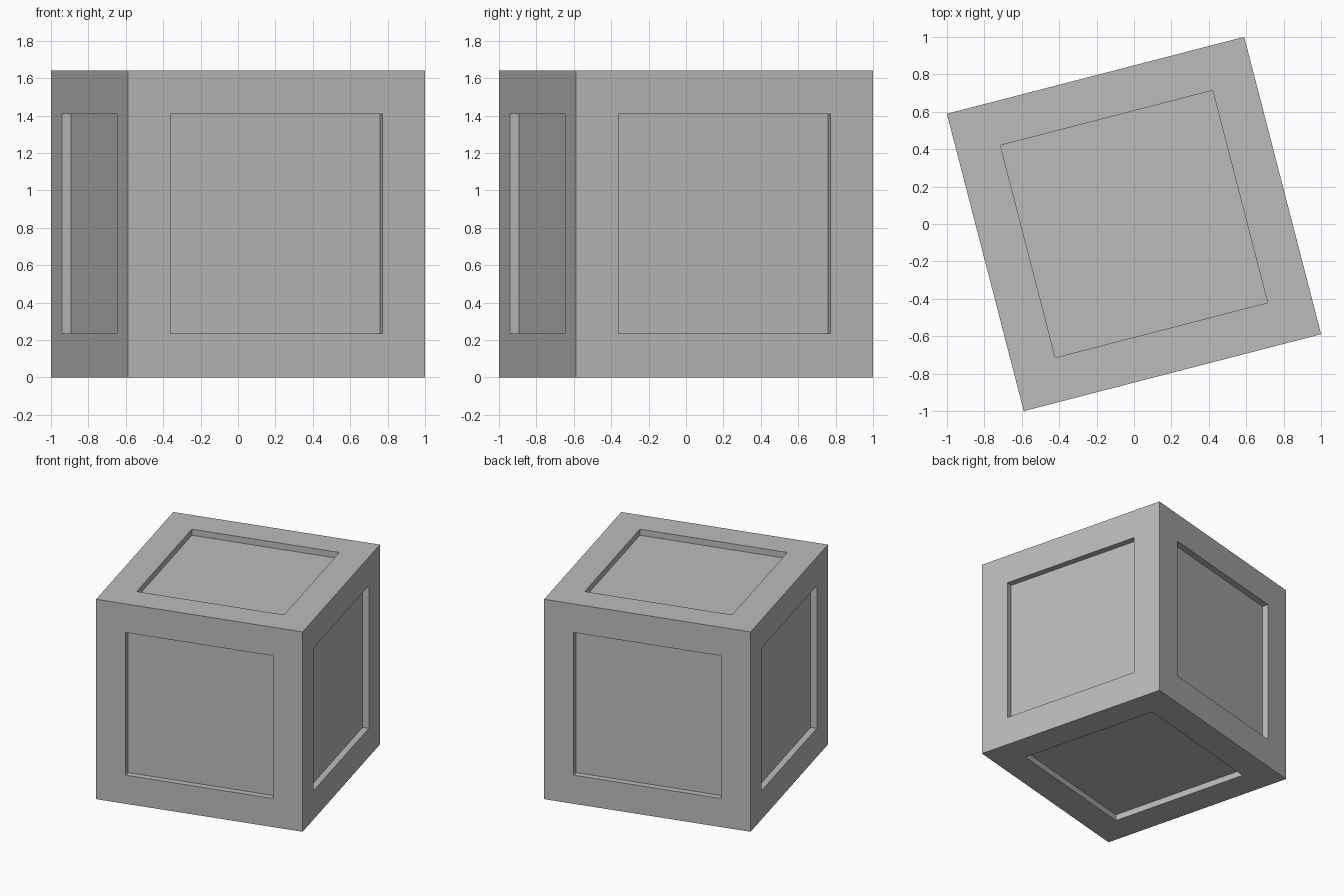
import bpy
import bmesh
from math import radians
from mathutils import Matrix

SIDE = 1.642      # crate edge length
BORDER = 0.235    # frame width around each panel
DEPTH = 0.05      # panel recess
TURN = radians(14.5)

default = bpy.data.objects.get("Cube")
if default:
    bpy.data.objects.remove(default, do_unlink=True)

# Single plain grey
grey = bpy.data.materials.new("plain_grey")
grey.use_nodes = True
colour = (0.5, 0.5, 0.5, 1)
grey.diffuse_color = colour
grey.node_tree.nodes["Principled BSDF"].inputs["Base Color"].default_value = colour

# Crate body with a straight-walled recessed panel in all six faces
bm = bmesh.new()
bmesh.ops.create_cube(bm, size=SIDE)
panels = list(bm.faces)
bmesh.ops.inset_individual(bm, faces=panels, thickness=BORDER, use_even_offset=True)
for panel in panels:
    inward = -panel.normal.copy() * DEPTH
    pushed = bmesh.ops.extrude_discrete_faces(bm, faces=[panel])["faces"]
    bmesh.ops.translate(bm, verts=pushed[0].verts[:], vec=inward)

# Turn about the vertical and stand on the floor
bmesh.ops.transform(
    bm,
    matrix=Matrix.Translation((0, 0, SIDE / 2)) @ Matrix.Rotation(TURN, 4, "Z"),
    verts=bm.verts,
)
bmesh.ops.recalc_face_normals(bm, faces=bm.faces)

mesh = bpy.data.meshes.new("crate")
bm.to_mesh(mesh)
bm.free()
mesh.materials.append(grey)
bpy.context.scene.collection.objects.link(bpy.data.objects.new("crate", mesh))
